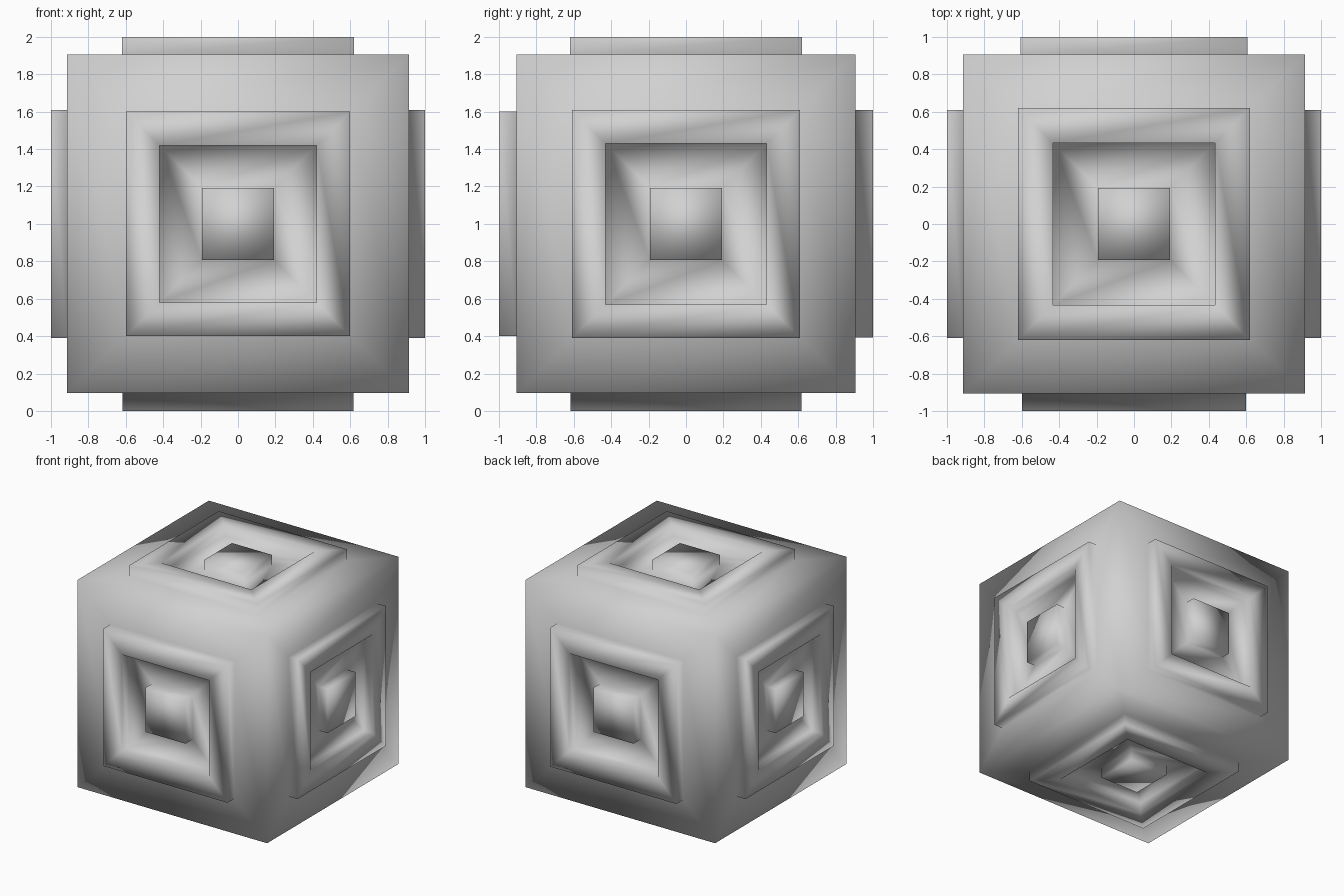
import bpy
import bmesh
from mathutils import Vector

cube = bpy.data.objects.get("Cube")
if cube:
    bpy.data.objects.remove(cube, do_unlink=True)

# Plain grey material
grey = bpy.data.materials.new("light_grey")
grey.use_nodes = True
colour = (0.64, 0.64, 0.64, 1)
grey.diffuse_color = colour
grey.node_tree.nodes["Principled BSDF"].inputs["Base Color"].default_value = colour

BODY = Vector((0.915, 0.905, 0.905))   # half sizes of the block
# Half widths of the raised frame and its recess: (axis, side) -> values
FRAMES = {
    (0, 1): (0.61, 0.43), (0, -1): (0.61, 0.43),
    (1, 1): (0.608, 0.428), (1, -1): (0.6, 0.42),
    (2, 1): (0.62, 0.433), (2, -1): (0.617, 0.433),
}
BUTTON = 0.193


def step(bm, face, axis, half, level):
    """Extrude a face into a square of the given half width and height."""
    old = list(face.verts)
    face = bmesh.ops.extrude_discrete_faces(bm, faces=[face])["faces"][0]
    new = [min(face.verts, key=lambda v: (v.co - o.co).length) for o in old]
    for v in new:
        for i in range(3):
            size = level if i == axis else half
            v.co[i] = size if v.co[i] > 0 else -size
    # Split the four surrounding quads in a pinwheel
    for i in range(4):
        bmesh.ops.connect_verts(bm, verts=[old[i], new[(i + 1) % 4]])
    return face


# Block with a raised square frame and a centre button on every side
bm = bmesh.new()
bmesh.ops.create_cube(bm, size=2)
for v in bm.verts:
    v.co = v.co * BODY
bm.normal_update()
for face in list(bm.faces):
    axis = max(range(3), key=lambda i: abs(face.normal[i]))
    outer, inner = FRAMES[axis, 1 if face.normal[axis] > 0 else -1]
    base = BODY[axis]
    for half, level in ((outer, base), (outer, 1), (inner, 1),
                        (inner, base), (BUTTON, base), (BUTTON, 1)):
        face = step(bm, face, axis, half, level)
bmesh.ops.recalc_face_normals(bm, faces=bm.faces)
for f in bm.faces:
    f.smooth = True
bmesh.ops.translate(bm, verts=bm.verts, vec=(0, 0, 1))

mesh = bpy.data.meshes.new("framed_block")
bm.to_mesh(mesh)
bm.free()
mesh.materials.append(grey)
block = bpy.data.objects.new("framed_block", mesh)
bpy.context.collection.objects.link(block)
